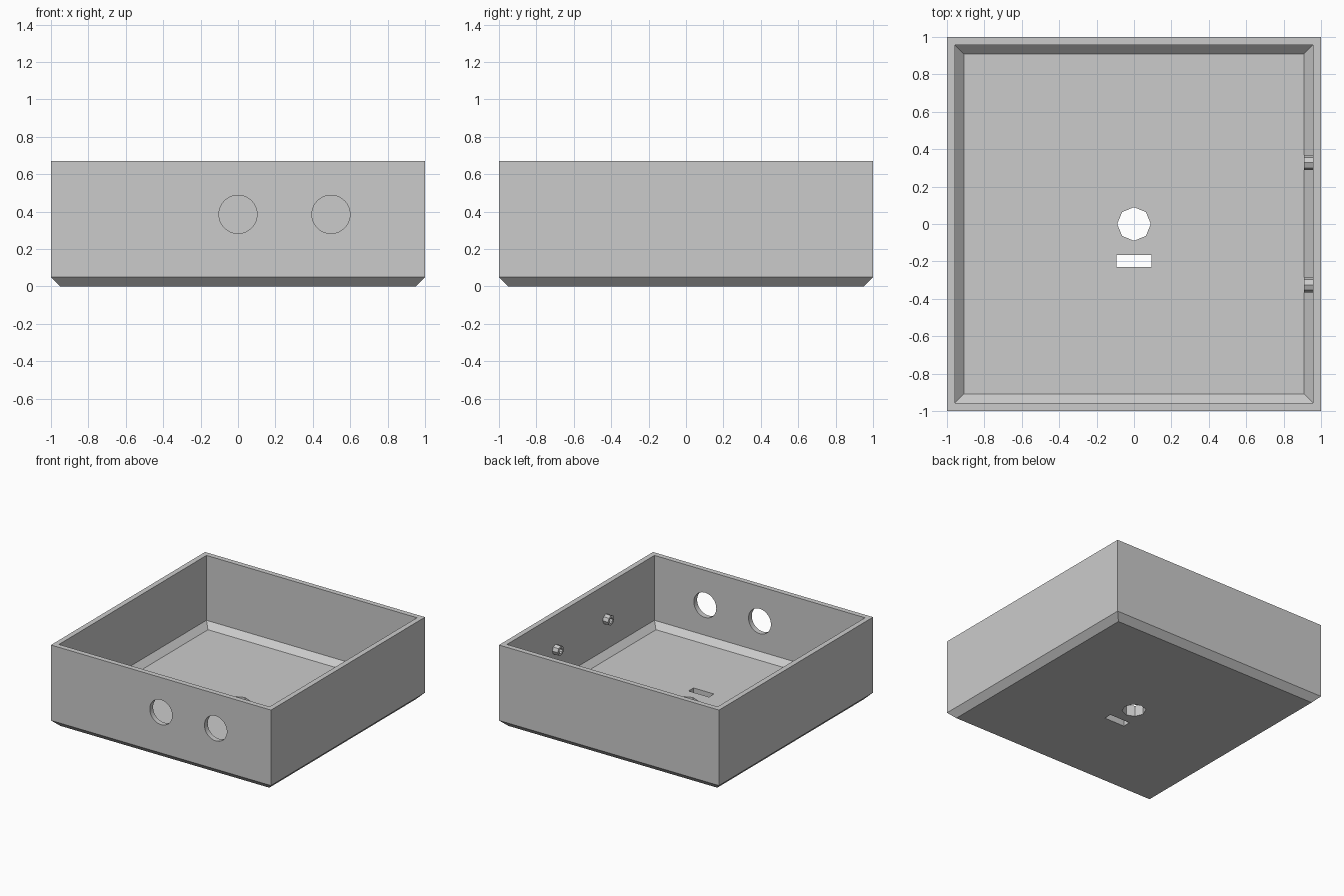
import bpy, bmesh, math
from mathutils import Matrix

if "Cube" in bpy.data.objects:
    bpy.data.objects.remove(bpy.data.objects["Cube"])

grey = bpy.data.materials.new("light grey plastic")
grey.diffuse_color = (0.6, 0.6, 0.6, 1)
grey.use_nodes = True
grey.node_tree.nodes["Principled BSDF"].inputs["Base Color"].default_value = grey.diffuse_color


def add_object(name, bm):
    bmesh.ops.recalc_face_normals(bm, faces=bm.faces)
    mesh = bpy.data.meshes.new(name)
    bm.to_mesh(mesh)
    bm.free()
    mesh.materials.append(grey)
    obj = bpy.data.objects.new(name, mesh)
    bpy.context.collection.objects.link(obj)
    return obj


def cylinder(name, radius, depth, sides, centre, axis, spin=0.0):
    rot = {"X": Matrix.Rotation(math.pi / 2, 4, "Y"),
           "Y": Matrix.Rotation(math.pi / 2, 4, "X"),
           "Z": Matrix.Identity(4)}[axis]
    bm = bmesh.new()
    bmesh.ops.create_cone(bm, cap_ends=True, segments=sides, radius1=radius,
                          radius2=radius, depth=depth,
                          matrix=Matrix.Translation(centre) @ rot @ Matrix.Rotation(spin, 4, "Z"))
    return add_object(name, bm)


def cut(target, cutter):
    cutter.hide_render = True
    cutter.hide_set(True)
    mod = target.modifiers.new(cutter.name, "BOOLEAN")
    mod.operation = "DIFFERENCE"
    mod.solver = "EXACT"
    mod.object = cutter


# Open tray: square rings (half width, height) from the underside, over the rim, to the floor
rings = [(0.95, 0), (1, 0.05), (1, 0.67), (0.957, 0.67), (0.957, 0.137), (0.91, 0.09)]
bm = bmesh.new()
loops = [[bm.verts.new((sx * r, sy * r, z))
          for sx, sy in ((-1, -1), (1, -1), (1, 1), (-1, 1))] for r, z in rings]
for a, b in zip(loops, loops[1:]):
    for i in range(4):
        j = (i + 1) % 4
        bm.faces.new((a[i], a[j], b[j], b[i]))
bm.faces.new(loops[0])
bm.faces.new(loops[-1])
tray = add_object("tray", bm)

# Two round holes through the front wall
for i, x in enumerate((0, 0.497)):
    cut(tray, cylinder(f"front_hole_cutter_{i}", 0.102, 0.2, 48, (x, -0.98, 0.385), "Y"))

# Octagonal hole and slot through the floor
cut(tray, cylinder("floor_hole_cutter", 0.09, 0.4, 8, (0, 0, 0.05), "Z"))
bm = bmesh.new()
bmesh.ops.create_cube(bm, size=1, matrix=Matrix.Translation((0, -0.198, 0.05))
                      @ Matrix.Diagonal((0.186, 0.065, 0.4, 1)))
cut(tray, add_object("floor_slot_cutter", bm))

# Two small octagonal tubes on the inside of the right wall
for side, y in (("back", 0.328), ("front", -0.325)):
    tube = cylinder(f"{side}_mounting_tube", 0.04, 0.06, 8, (0.938, y, 0.39), "X")
    cut(tube, cylinder(f"{side}_tube_bore_cutter", 0.022, 0.09, 8, (0.912, y, 0.39), "X"))
